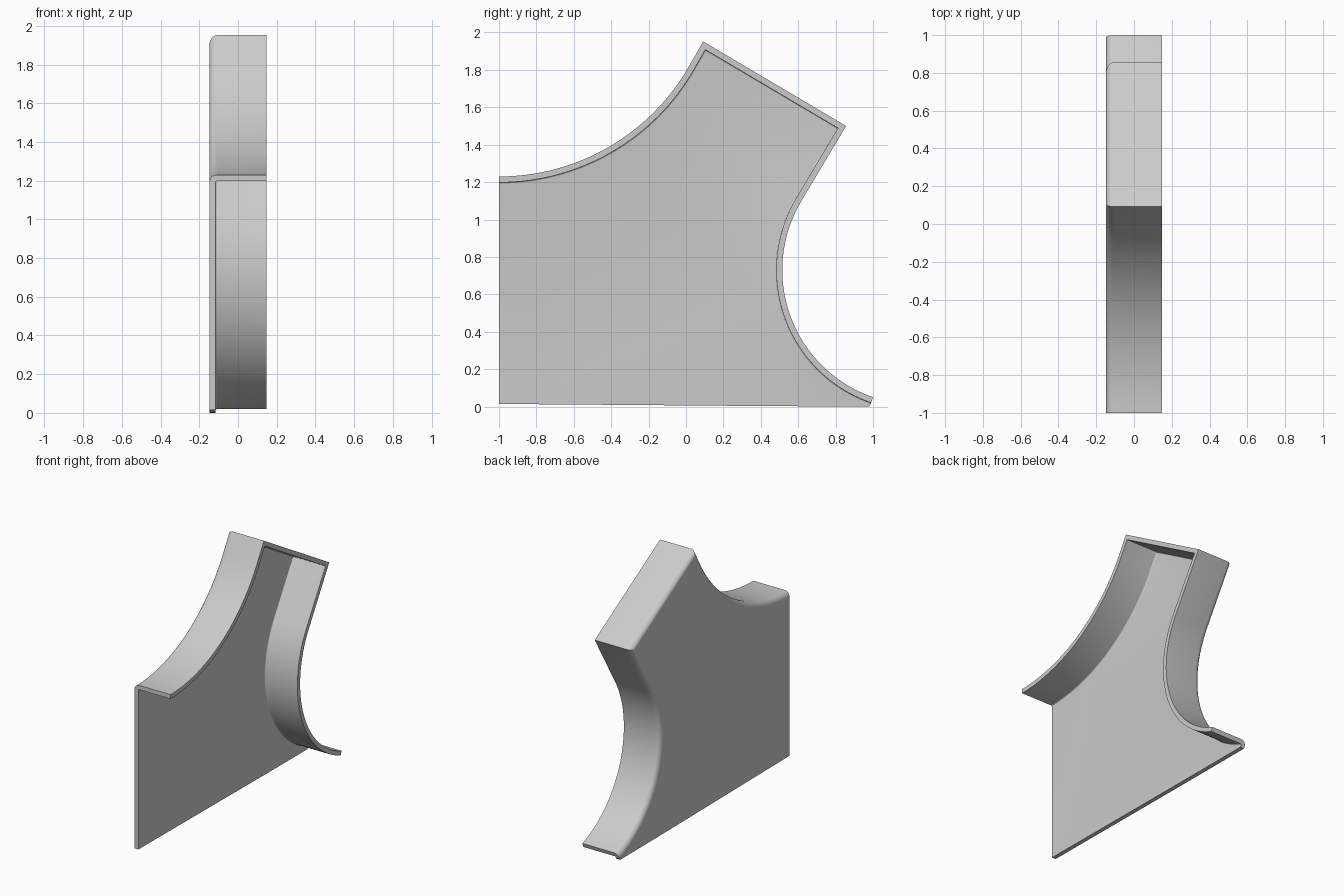
import bpy, bmesh
from math import sin, cos, pi, radians
from mathutils import Vector

if "Cube" in bpy.data.objects:
    bpy.data.objects.remove(bpy.data.objects["Cube"])

HALF, WALL, R_OUT = 0.148, 0.032, 0.04   # half width, wall thickness, outer edge radius


def arc(cy, cz, r, a0, a1, n):
    """Points along an arc in the y-z plane."""
    return [Vector((cy + r * cos(radians(a0 + (a1 - a0) * i / n)),
                    cz + r * sin(radians(a0 + (a1 - a0) * i / n)))) for i in range(n + 1)]


# Outer outline in (y, z): left concave sweep, square tip, right concave sweep
left_c, left_r = Vector((-1.0, 2.40)), 1.17
right_c, right_r = Vector((1.234, 0.73)), 0.719
path = arc(*left_c, left_r, -90, -30, 32)
path += [Vector((0.092, 1.952)), Vector((0.856, 1.50))]
path += arc(*right_c, right_r, 150, 251, 44)

# Inward mitre vectors along the outline
def right_of(a, b):
    d = (b - a).normalized()
    return Vector((d.y, -d.x))

mitres = [Vector((0, -1))]
for a, p, b in zip(path, path[1:], path[2:]):
    n0, n1 = right_of(a, p), right_of(p, b)
    mitres.append((n0 + n1) / (1 + n0.dot(n1)))
mitres.append((path[-1] - right_c).normalized())

# Flange cross-section (x, inward depth): rounded outside edge, matching inside fillet
cx = -HALF + R_OUT
quarter = [i / 6 * pi / 2 for i in range(7)]
section = [(cx - R_OUT * cos(t), R_OUT - R_OUT * sin(t)) for t in quarter]
section += [(HALF, 0), (HALF, WALL)]
r_in = R_OUT - WALL
section += [(cx - r_in * cos(t), R_OUT - r_in * sin(t)) for t in reversed(quarter)]

# Sweep the flange
bm = bmesh.new()
rings = []
for p, m in zip(path, mitres):
    rings.append([bm.verts.new((x, *(p + m * d))) for x, d in section])
for r0, r1 in zip(rings, rings[1:]):
    for j in range(len(section) - 1):
        bm.faces.new((r0[j], r1[j], r1[j + 1], r0[j + 1]))
bm.faces.new(rings[0])
bm.faces.new(rings[-1][::-1])

# Fill the flat side panel, front and back skins plus its cut edges
corners = [(0.98, 0.0), (0.5, 0.002), (-1.0, 0.014)]
skin_a = [bm.verts.new((-HALF, *c)) for c in corners]
skin_b = [bm.verts.new((-HALF + WALL, *c)) for c in corners]
bm.faces.new([r[0] for r in rings] + skin_a)
bm.faces.new([r[-1] for r in rings] + skin_b)
edge_a = [rings[-1][0]] + skin_a + [rings[0][0]]
edge_b = [rings[-1][-1]] + skin_b + [rings[0][-1]]
for i in range(len(edge_a) - 1):
    bm.faces.new((edge_a[i], edge_a[i + 1], edge_b[i + 1], edge_b[i]))

bmesh.ops.recalc_face_normals(bm, faces=bm.faces)
bmesh.ops.triangulate(bm, faces=[f for f in bm.faces if len(f.verts) > 4])
mesh = bpy.data.meshes.new("flanged_side_panel")
bm.to_mesh(mesh)
bm.free()
panel = bpy.data.objects.new("flanged_side_panel", mesh)
bpy.context.collection.objects.link(panel)
bpy.context.view_layer.objects.active = panel
panel.select_set(True)
bpy.ops.object.shade_smooth_by_angle(angle=radians(30))
